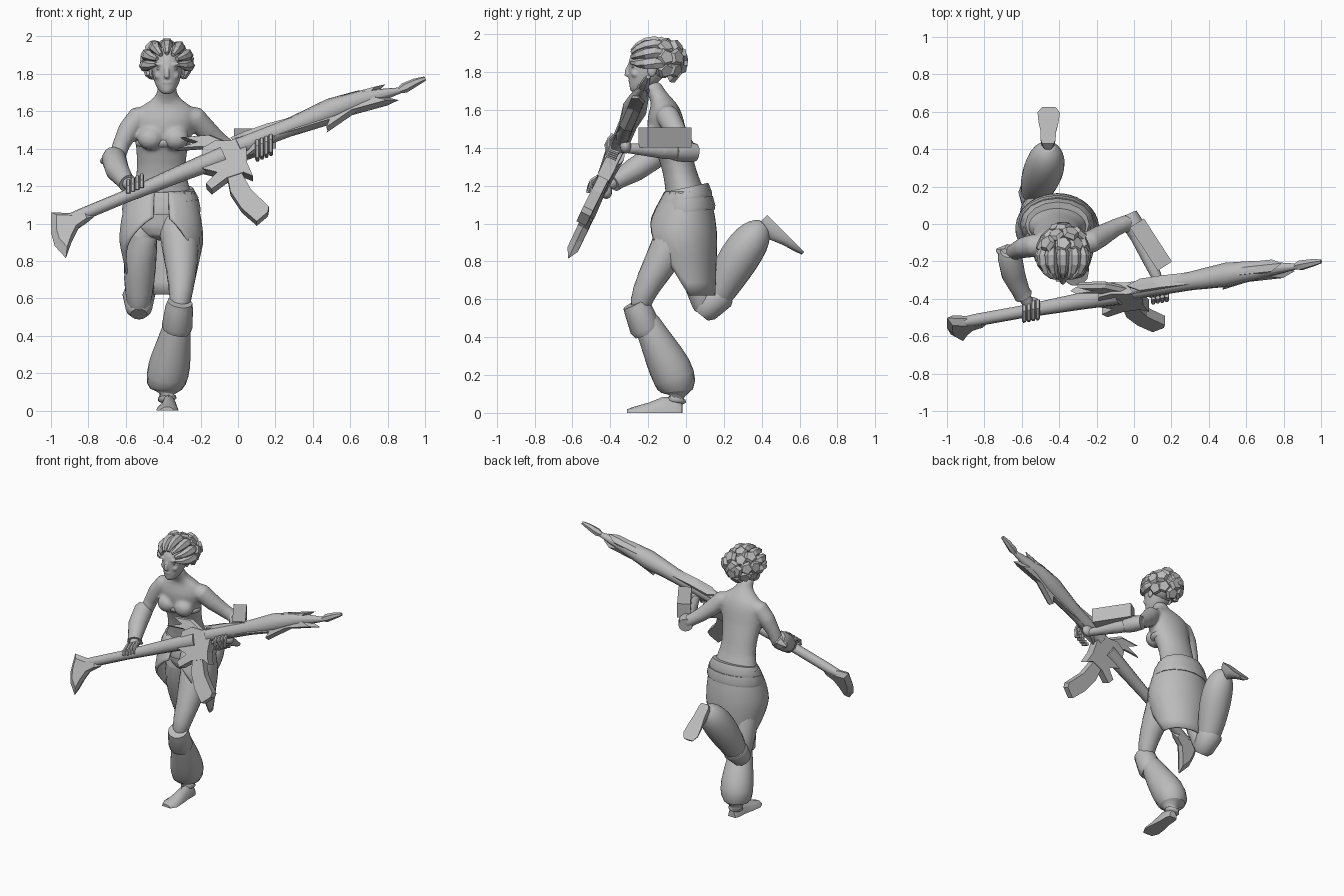
import bpy
import bmesh
import random
from math import sin, cos, pi, radians, tau
from mathutils import Vector, Matrix

random.seed(4)
default_cube = bpy.data.objects.get("Cube")
if default_cube:
    bpy.data.objects.remove(default_cube)

grey = bpy.data.materials.new("plain grey")
grey.use_nodes = True
grey.diffuse_color = (0.5, 0.5, 0.5, 1)
grey.node_tree.nodes["Principled BSDF"].inputs["Base Color"].default_value = grey.diffuse_color


def select(parts):
    bpy.ops.object.select_all(action="DESELECT")
    for part in parts:
        part.select_set(True)
    bpy.context.view_layer.objects.active = parts[0]


def finish(name, mesh_builder, smooth=True, subdivide=0):
    """Turn a bmesh into a named, shaded object."""
    bmesh.ops.recalc_face_normals(mesh_builder, faces=mesh_builder.faces)
    mesh = bpy.data.meshes.new(name)
    mesh_builder.to_mesh(mesh)
    mesh_builder.free()
    part = bpy.data.objects.new(name, mesh)
    bpy.context.collection.objects.link(part)
    mesh.materials.append(grey)
    if subdivide:
        part.modifiers.new("soften", "SUBSURF").levels = subdivide
    if smooth:
        select([part])
        bpy.ops.object.shade_smooth_by_angle(angle=radians(40))
    return part


def fuse(name, parts, detail):
    """Melt overlapping parts into one smooth surface."""
    select(parts)
    bpy.ops.object.convert(target="MESH")
    bpy.ops.object.join()
    parts[0].name = name
    melt = parts[0].modifiers.new("melt", "REMESH")
    melt.mode, melt.voxel_size, melt.use_smooth_shade = "VOXEL", detail, True
    parts[0].modifiers.new("blend", "SMOOTH").iterations = 4


def skin(name, rings, **options):
    """Bridge equal rings of points and close both ends."""
    bm = bmesh.new()
    loops = [[bm.verts.new(point) for point in ring] for ring in rings]
    count = len(loops[0])
    for lower, upper in zip(loops, loops[1:]):
        for i in range(count):
            j = (i + 1) % count
            bm.faces.new((lower[i], lower[j], upper[j], upper[i]))
    bm.faces.new(loops[0])
    bm.faces.new(loops[-1])
    return finish(name, bm, **options)


def stack(name, levels, sides=16, tilt=0.0, **options):
    """Oval rings: centre x, y, z and the two radii."""
    rings = [[(x + rx * cos(tau * i / sides), y + ry * sin(tau * i / sides),
               z + tilt * sin(tau * i / sides)) for i in range(sides)] for x, y, z, rx, ry in levels]
    return skin(name, rings, **options)


def limb(name, stations, sides=12, **options):
    """Round rings square to a path: x, y, z and radius."""
    centres = [Vector(station[:3]) for station in stations]
    rings = []
    for i, station in enumerate(stations):
        before, after = centres[max(i - 1, 0)], centres[min(i + 1, len(centres) - 1)]
        turn = Vector((0, 0, 1)).rotation_difference(after - before)
        rings.append([centres[i] + turn @ Vector((cos(tau * k / sides), sin(tau * k / sides), 0))
                      * station[3] for k in range(sides)])
    return skin(name, rings, **options)


def ball(name, centre, radii, turn=0.0):
    bm = bmesh.new()
    matrix = Matrix.Translation(centre) @ Matrix.Rotation(turn, 4, "Y") @ Matrix.Diagonal((*radii, 1))
    bmesh.ops.create_uvsphere(bm, u_segments=16, v_segments=10, radius=1, matrix=matrix)
    return finish(name, bm)


# body: torso, bust and bare arms
body = [stack("torso", [(-.41, .0, .9, .13, .1), (-.41, .02, 1.05, .19, .12), (-.41, .0, 1.16, .17, .11),
                        (-.41, -.03, 1.26, .13, .09), (-.41, -.06, 1.37, .135, .095),
                        (-.4, -.1, 1.47, .155, .105), (-.39, -.11, 1.56, .175, .1),
                        (-.385, -.11, 1.62, .16, .075), (-.38, -.13, 1.66, .075, .06),
                        (-.38, -.165, 1.7, .052, .055), (-.38, -.19, 1.76, .05, .055)], subdivide=1)]
body += [ball("breast", (-.4 + side * .068, -.17, 1.455), (.07, .06, .062)) for side in (-1, 1)]
body.append(limb("right_upper_arm", [(-.46, -.11, 1.58, .055), (-.535, -.115, 1.565, .062),
                                     (-.585, -.125, 1.5, .058), (-.625, -.14, 1.42, .047),
                                     (-.655, -.16, 1.33, .044)]))
body.append(limb("left_upper_arm", [(-.3, -.11, 1.58, .055), (-.23, -.095, 1.565, .062),
                                    (-.17, -.06, 1.5, .058), (-.1, -.02, 1.44, .048),
                                    (-.02, .015, 1.385, .042)]))
body.append(limb("left_forearm", [(-.04, .03, 1.38, .04), (.0, -.02, 1.38, .048), (.05, -.12, 1.385, .045),
                                  (.12, -.28, 1.395, .03), (.14, -.34, 1.4, .026)]))
fuse("body", body, .011)
stack("bodice_band", [(-.405, -.09, 1.395, .143, .103), (-.4, -.1, 1.43, .153, .108),
                      (-.4, -.1, 1.46, .157, .109)], subdivide=1)

# head with face
face = [stack("head", [(-.38, -.265, 1.69, .022, .022), (-.38, -.245, 1.71, .046, .055),
                       (-.38, -.22, 1.75, .068, .082), (-.38, -.2, 1.8, .08, .106),
                       (-.38, -.19, 1.85, .086, .12), (-.38, -.18, 1.9, .082, .112),
                       (-.38, -.17, 1.94, .05, .07)], subdivide=1),
        limb("nose", [(-.38, -.294, 1.845, .01), (-.38, -.312, 1.805, .013), (-.38, -.312, 1.788, .016),
                      (-.38, -.293, 1.778, .011)], sides=8),
        ball("upper_lip", (-.38, -.294, 1.754), (.026, .011, .008)),
        ball("lower_lip", (-.38, -.289, 1.74), (.022, .011, .008))]
for side in (-1, 1):
    face.append(ball("brow", (-.38 + side * .038, -.287, 1.85), (.034, .013, .009), side * -.2))
    face.append(ball("cheek", (-.38 + side * .04, -.268, 1.79), (.028, .022, .022)))
    ball(("left" if side > 0 else "right") + "_ear", (-.38 + side * .083, -.18, 1.81), (.012, .024, .034))
    ball(("left" if side > 0 else "right") + "_eye", (-.38 + side * .036, -.277, 1.826), (.02, .014, .008))
fuse("head", face, .006)

# braids swept back from the hairline, ending in chunky tufts
crown = Vector((-.38, -.165, 1.86))
ball("hair_cap", crown + Vector((0, .02, 0)), (.1, .115, .095))
for number in range(7):
    fan = radians(-99 + 33 * number)
    path = []
    for step, radius in enumerate((.012, .022, .031, .034, .022)):
        sweep = radians(30 + 20 * step)
        path.append((*(crown + Vector((.118 * sin(fan) * sin(sweep), -.14 * cos(sweep),
                                       .1 * cos(fan) * sin(sweep)))), radius))
    limb(f"braid_{number}", path, sides=6, smooth=False)
for row, (lean_back, amount) in enumerate(((80, 9), (48, 7), (12, 4))):
    for number in range(amount):
        spin = tau * (number + .5 * row) / amount
        spread = sin(radians(lean_back))
        out = Vector((spread * sin(spin) * 1.15, cos(radians(lean_back)), spread * cos(spin)))
        if out.z < -.8:
            continue
        start = crown + Vector((0, .03, 0)) + out * .06
        end = start + out * random.uniform(.05, .07) + Vector((0, .015, 0))
        limb(f"tuft_{row}_{number}", [(*start, .026), (*start.lerp(end, .7), .05), (*end, .036)],
             sides=5, smooth=False)

# bracers, elbow guard and forearm box
limb("right_bracer", [(-.665, -.145, 1.375, .05), (-.665, -.17, 1.35, .066), (-.645, -.27, 1.285, .064),
                      (-.605, -.36, 1.23, .048), (-.59, -.385, 1.215, .05)])
limb("right_wrist", [(-.605, -.36, 1.23, .035), (-.555, -.44, 1.19, .03)])
limb("right_elbow_guard", [(-.65, -.17, 1.35, .055), (-.69, -.15, 1.345, .045), (-.735, -.14, 1.33, .01)],
     sides=6, smooth=False)
limb("left_cuff", [(-.03, .05, 1.375, .048), (.0, -.01, 1.38, .056), (.025, -.06, 1.38, .05)])
bm = bmesh.new()
bmesh.ops.create_cube(bm, size=1, matrix=Matrix.Translation((.09, -.11, 1.455))
                      @ Matrix.Rotation(radians(-57), 4, "Z") @ Matrix.Diagonal((.275, .09, .105, 1)))
finish("forearm_box", bm, smooth=False)

# weapon, laid out on one leaning plane
lean = Vector((.02, 1, -.48)).normalized()


def on_plane(x, z, offset=0.0):
    return Vector((x, -.54 + .48 * (z - 1.03) - .02 * (x - .15), z)) + lean * offset


def plate(name, outline, depth, inset=1.0):
    """Flat slab; an inset below one thins it towards its rim."""
    rim = [on_plane(x, z) for x, z in outline]
    middle = sum(rim, Vector()) / len(rim)
    sides = [[middle.lerp(point, inset) + lean * offset for point in rim] for offset in (-depth, depth)]
    skin(name, [sides[0], rim, sides[1]], smooth=False)


def rod(name, stations, sides=10):
    limb(name, [(*on_plane(x, z), radius) for x, z, radius in stations], sides=sides)


rod("stock_tube", [(-.96, 1.005, .022), (-.84, 1.045, .034), (-.6, 1.145, .034), (-.3, 1.27, .045),
                   (-.08, 1.36, .055)])
plate("stock_butt", [(-1, 1.06), (-.88, 1.055), (-.79, 1.09), (-.77, 1.035), (-.85, .98),
                     (-.89, .9), (-.92, .815), (-.98, .88), (-1, .95)], .03, inset=.7)
plate("receiver", [(-.19, 1.39), (-.12, 1.43), (-.04, 1.43), (.04, 1.46), (.05, 1.31), (.08, 1.24),
                   (.03, 1.26), (-.06, 1.23), (-.14, 1.17), (-.17, 1.2), (-.11, 1.26), (-.19, 1.28)], .035)
plate("rear_spike", [(-.31, 1.46), (-.15, 1.475), (-.04, 1.43), (-.1, 1.38), (-.2, 1.4),
                     (-.34, 1.39), (-.22, 1.43)], .02, inset=.8)
plate("magazine", [(-.06, 1.26), (.02, 1.26), (.07, 1.17), (.165, 1.08), (.16, 1.05), (.1, 1),
                   (.02, 1.07), (-.04, 1.16)], .028)
plate("barrel_shroud", [(-.04, 1.46), (.1, 1.51), (.33, 1.57), (.58, 1.69), (.79, 1.745), (.73, 1.69),
                        (.86, 1.66), (.64, 1.6), (.48, 1.49), (.5, 1.54), (.17, 1.44), (.04, 1.36)],
      .035, inset=.85)
rod("barrel", [(0, 1.41, .048), (.3, 1.525, .05), (.5, 1.605, .066), (.65, 1.66, .052), (.88, 1.715, .014)])
rod("muzzle_tip", [(.85, 1.705, .012), (.89, 1.725, .028), (.95, 1.755, .022), (1, 1.775, .012)], sides=6)

# hands gripping the weapon
for label, x, z, reach in (("right", -.55, 1.175, -1), ("left", .14, 1.415, 1)):
    ball(label + "_palm", on_plane(x, z + .01, .035), (.045, .03, .04))
    for finger in range(4):
        along = x + (finger - 1.5) * .024
        rise = z + (finger - 1.5) * .01
        curl = [(along, rise + reach * -.05, .02), (along, rise - reach * .055, -.03),
                (along, rise - reach * .01, -.06), (along, rise + reach * .02, -.05)]
        limb(f"{label}_finger_{finger}", [(*on_plane(*spot), .012) for spot in curl], sides=6)

# legs, with full trouser legs below the knee
limb("left_thigh", [(-.33, .01, 1.06, .1), (-.315, -.05, .95, .115), (-.3, -.14, .78, .093),
                    (-.305, -.23, .63, .068), (-.315, -.25, .53, .06)], subdivide=1)
limb("left_trouser", [(-.32, -.235, .54, .065), (-.33, -.18, .42, .082), (-.355, -.115, .3, .11),
                      (-.38, -.055, .18, .125), (-.385, -.045, .11, .12), (-.38, -.05, .075, .085),
                      (-.375, -.05, .04, .04)], subdivide=1)
limb("left_knee_band", [(-.31, -.27, .58, .068), (-.315, -.255, .55, .074), (-.325, -.215, .45, .083),
                        (-.33, -.205, .43, .075)])
limb("right_thigh", [(-.49, .0, 1.06, .11), (-.51, .0, .95, .115), (-.525, .04, .78, .1),
                     (-.53, .09, .62, .076), (-.53, .1, .52, .06)], subdivide=1)
limb("right_trouser", [(-.53, .1, .53, .05), (-.53, .15, .59, .076), (-.515, .21, .7, .1),
                       (-.485, .28, .82, .115), (-.465, .35, .92, .105), (-.46, .39, .97, .075),
                       (-.455, .42, 1, .035)], subdivide=1)
limb("right_knee_band", [(-.53, .08, .515, .045), (-.53, .1, .54, .07), (-.53, .17, .62, .088),
                         (-.53, .18, .635, .08)])
for name, heel, toe, up in (("left_foot", (-.365, -.02, 0), (-.38, -.31, 0), (0, 0, 1)),
                            ("right_foot", (-.46, .43, 1.045), (-.455, .625, .85), (0, -.7, -.7))):
    heel, toe, up = Vector(heel), Vector(toe), Vector(up).normalized()
    across = (toe - heel).cross(up).normalized()
    skin(name, [[heel.lerp(toe, along) + across * width * cos(tau * k / 12)
                 + up * height * max(0, sin(tau * k / 12)) for k in range(12)]
                for along, width, height in ((0, .03, .05), (.1, .04, .08), (.35, .042, .085),
                                             (.6, .054, .055), (.85, .06, .035), (1, .036, .02))])

# wrapped skirt, open in front, long behind and lower on the left
bm = bmesh.new()
grid = []
for column in range(37):
    theta = radians(12) + (tau - radians(24)) * column / 36
    back = (1 - cos(theta)) / 2
    hem = 1.05 - .43 * min(1, back / (.45 if theta < pi else .75)) ** .8
    line = []
    for row in range(9):
        z = 1.17 + (hem - 1.17) * row / 8
        flare = sin(min(1, (1.17 - z) / .27) * pi / 2)
        taper = max(0, .9 - z) / .28
        line.append(bm.verts.new((-.41 + (.18 + .045 * flare - .06 * taper) * sin(theta),
                                  .005 - .03 * flare + .05 * taper
                                  - (.12 + .07 * flare - .06 * taper) * cos(theta), z)))
    grid.append(line)
for first, second in zip(grid, grid[1:]):
    for row in range(8):
        bm.faces.new((first[row], second[row], second[row + 1], first[row + 1]))
finish("skirt", bm).modifiers.new("cloth thickness", "SOLIDIFY").thickness = .012

# belts around the hips
stack("upper_belt", [(-.41, .0, 1.12, .195, .137), (-.41, .0, 1.14, .198, .138), (-.41, .0, 1.19, .17, .118)],
      tilt=.025)
stack("lower_belt", [(-.41, .0, 1.06, .208, .152), (-.41, .0, 1.08, .21, .155), (-.41, .0, 1.13, .2, .142)],
      tilt=.015)
